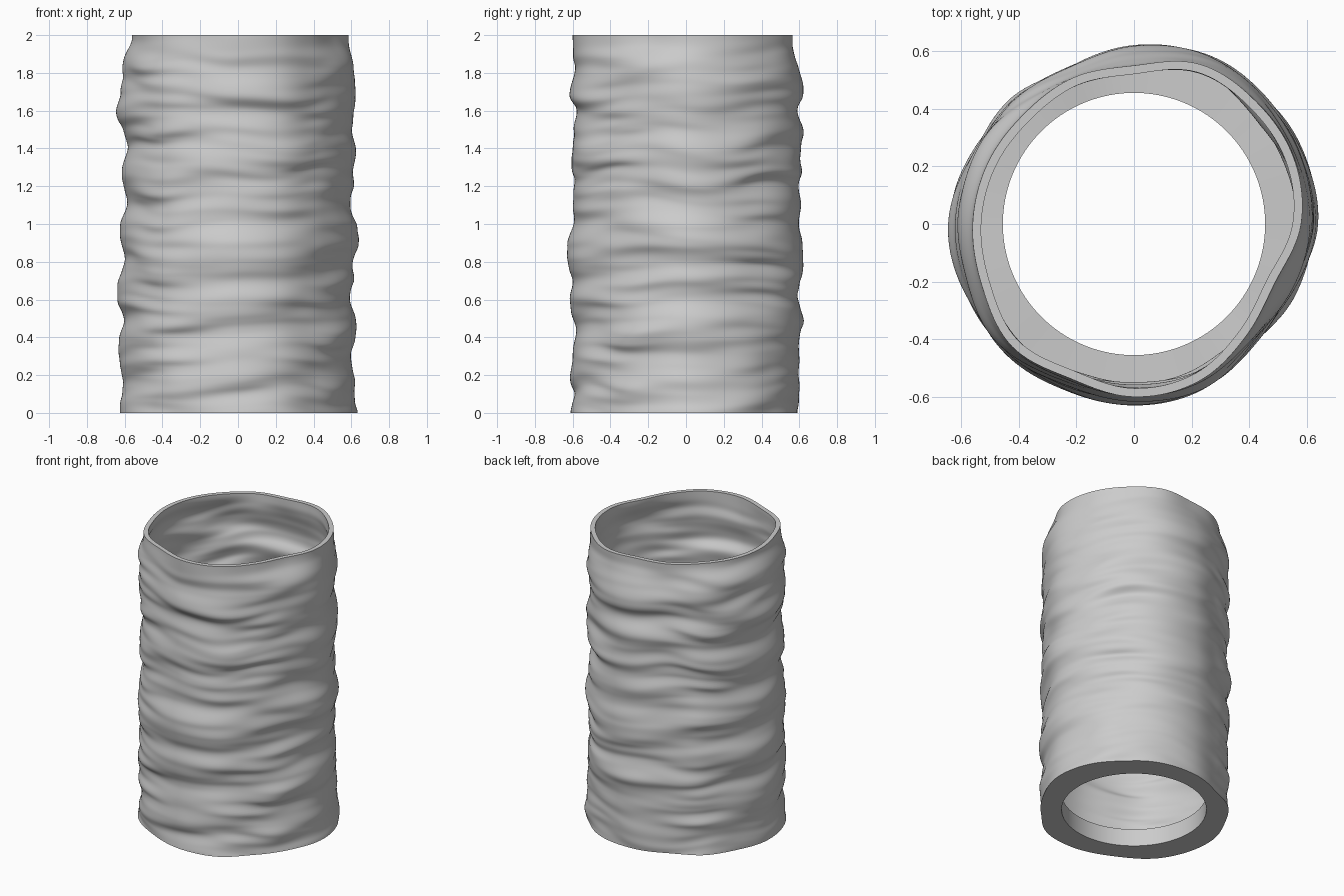
import bpy, bmesh
from math import sin, cos, pi, floor
from mathutils import Vector, noise

SEGMENTS, RINGS = 160, 180
HEIGHT, WALL, RADIUS = 2.0, 0.03, 0.6
FLOOR_TOP, HOLE_RADIUS = 0.12, 0.455

if "Cube" in bpy.data.objects:
    bpy.data.objects.remove(bpy.data.objects["Cube"])

# Ripple profiles from base to rim for the four sides, in hundredths about RADIUS
left_side = [4, 3, 2, 1, 3, 2, -1, 1, 0, 3, 3, 0, 1, 2, 3, 1, 2, 2, 2, 1, -2]
back_side = [0, 0, 0, 1, 0, 2, -1, 0, 2, 2, -1, 1, -1, 1, 0, 2, -1, 2, 0, -2, -3]
right_side = [2, 2, 1, 3, 3, 1, 4, 4, 1, 3, 3, -1, 0, 2, -1, 1, 5, 2, 2, 2, -3]
front_side = [1, 0, 2, 0, -1, 0, 1, 0, 3, 3, 0, 1, -1, 1, 0, 0, -2, 2, 0, 0, 0]
sides = [left_side, back_side, right_side, front_side]
# Lobed outlines of the body and the mouth, counter-clockwise from +x
body = [2, 2, 2, 2, 0, -3, -1, 0, 2, 2, 2, 0, 0, 0, -2, -1]
mouth = [-2, 0, 0, 0, -5, -5, -6, -5, -4, -3, 0, -2, 0, -1, -5, -7]


def sample(values, t, closed=False):
    """Smooth curve through evenly spaced values."""
    i = floor(t)
    n = len(values)

    def at(k):
        return values[k % n] if closed else values[max(0, min(n - 1, k))]
    a, b, c, d = (at(i + k) for k in (-1, 0, 1, 2))
    f = t - i
    return b + f / 2 * (c - a + f * (2 * a - 5 * b + 4 * c - d + f * (3 * (b - c) + d - a)))


def bulge(angle, z):
    """Radial ripple of the wall."""
    x, y = cos(angle), sin(angle)
    warp = noise.noise(Vector((x * 1.2, y * 1.2, z * 1.5 + 9)))
    broad = noise.noise(Vector((x * 1.5 + 5, y * 1.5, z * 7 + warp * 0.6)))
    fine = noise.noise(Vector((x * 1.6, y * 1.6 + 3, z * 16 + warp)))
    level = z / HEIGHT * (len(left_side) - 1) + warp * 0.2
    turn = angle / (2 * pi) * len(body)
    weights = [max(0, cos(angle - k * pi / 2)) ** 4 for k in range(4)]
    # Lobed outline plus each side's own deviation from it
    shaped = sample(body, turn, True)
    for k, weight in enumerate(weights):
        shaped += weight * (sample(sides[k], level) - 0.4 - body[k * len(body) // 4])
    folds = (0.031 * broad + 0.018 * fine) * (1.15 - 0.75 * sum(weights))
    blend = max(0, min(1, (z - 1.82) / 0.18))
    blend = blend * blend * (3 - 2 * blend)
    rim = 0.01 * sample(mouth, turn, True)
    return (0.01 * shaped + folds) * (1 - blend) + rim * blend


def wall_ring(bm, z, inset):
    """One rippled loop of the wall; the folds sag slightly."""
    ring = []
    fade = max(0, min(1, z * 6, (HEIGHT - z) * 6))
    for k in range(SEGMENTS):
        a = 2 * pi * k / SEGMENTS
        b = bulge(a, z)
        r = RADIUS + b - inset
        ring.append(bm.verts.new((r * cos(a), r * sin(a), z - 0.4 * b * fade)))
    return ring


def round_ring(bm, radius, z):
    angles = [2 * pi * k / SEGMENTS for k in range(SEGMENTS)]
    return [bm.verts.new((radius * cos(a), radius * sin(a), z)) for a in angles]


# Outer wall, rim, inner wall, floor ring and round drain hole as one closed skin
bm = bmesh.new()
loops = [wall_ring(bm, HEIGHT * i / RINGS, 0) for i in range(RINGS + 1)]
inner_height = HEIGHT - FLOOR_TOP
loops += [wall_ring(bm, HEIGHT - inner_height * i / RINGS, WALL) for i in range(RINGS + 1)]
loops += [round_ring(bm, HOLE_RADIUS, FLOOR_TOP), round_ring(bm, HOLE_RADIUS, 0)]
for lower, upper in zip(loops, loops[1:] + loops[:1]):
    for k in range(SEGMENTS):
        n = (k + 1) % SEGMENTS
        bm.faces.new((lower[k], lower[n], upper[n], upper[k]))
bmesh.ops.recalc_face_normals(bm, faces=bm.faces)

mesh = bpy.data.meshes.new("rippled_tube")
bm.to_mesh(mesh)
bm.free()
tube = bpy.data.objects.new("rippled_tube", mesh)
bpy.context.collection.objects.link(tube)

# Plain grey
grey = bpy.data.materials.new("light_grey")
grey.use_nodes = True
colour = (0.6, 0.6, 0.6, 1)
grey.diffuse_color = colour
grey.node_tree.nodes["Principled BSDF"].inputs["Base Color"].default_value = colour
mesh.materials.append(grey)

# Smooth wall with crisp rim, floor and hole edges
bpy.ops.object.select_all(action="DESELECT")
tube.select_set(True)
bpy.context.view_layer.objects.active = tube
bpy.ops.object.shade_smooth_by_angle(angle=pi / 4)
